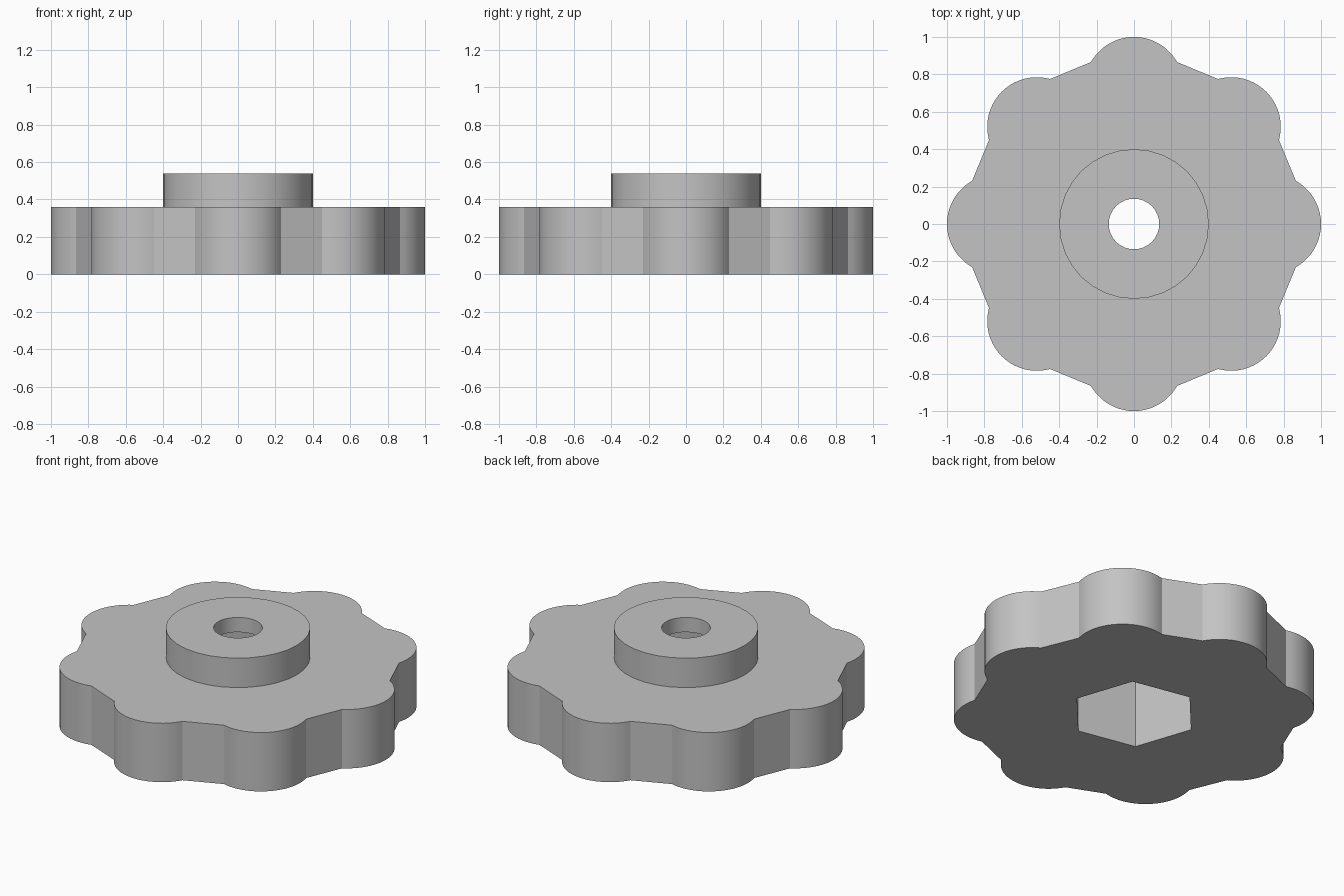
import bpy
import bmesh
from math import sin, cos, pi, sqrt, atan2

cube = bpy.data.objects.get("Cube")
if cube:
    bpy.data.objects.remove(cube, do_unlink=True)

LOBES = 8
LOBE_R = 0.265            # lobe radius
LOBE_C = 1 - LOBE_R       # lobe centre distance
FLAT = 0.888              # distance of the flats between lobes
GRIP_TOP, BOSS_TOP, POCKET_TOP = 0.36, 0.54, 0.45


def circle(radius, count, turn=0.0):
    return [(radius * cos(turn + 2 * pi * i / count),
             radius * sin(turn + 2 * pi * i / count)) for i in range(count)]


def lobed_outline(steps=20):
    """Round lobes joined by the straight sides of an octagon."""
    half = pi / LOBES
    # where a lobe arc meets the neighbouring flat, measured round the lobe centre
    spread = half + 0.0
    gap = FLAT - LOBE_C * cos(half)
    along = sqrt(LOBE_R ** 2 - gap ** 2)
    # pick the crossing nearer the middle of the flat
    x = gap * cos(half) - along * sin(half)
    y = gap * sin(half) + along * cos(half)
    spread = atan2(y, x)
    points = []
    for k in range(LOBES):
        a = 2 * half * k
        for s in range(steps + 1):
            t = a - spread + 2 * spread * s / steps
            points.append((LOBE_C * cos(a) + LOBE_R * cos(t),
                           LOBE_C * sin(a) + LOBE_R * sin(t)))
    return points


outline = lobed_outline()
boss = circle(0.40, 32)
bore = circle(0.135, 32)
socket = circle(0.36, 6, -pi / 16)

# Closed section: bottom, grip wall, shoulder, boss, bore, hex socket
section = [(socket, 0), (outline, 0), (outline, GRIP_TOP), (boss, GRIP_TOP),
           (boss, BOSS_TOP), (bore, BOSS_TOP), (bore, POCKET_TOP), (socket, POCKET_TOP)]

bm = bmesh.new()
rings, edges = [], []
for shape, z in section:
    ring = [bm.verts.new((x, y, z)) for x, y in shape]
    rings.append(ring)
    edges.append([bm.edges.new((ring[i - 1], ring[i])) for i in range(len(ring))])

for i in range(len(rings)):
    j = (i + 1) % len(rings)
    a, b = rings[i], rings[j]
    if section[i][0] is section[j][0]:
        # upright wall
        for n in range(len(a)):
            bm.faces.new((a[n - 1], a[n], b[n], b[n - 1]))
    else:
        # level face between two outlines
        bmesh.ops.triangle_fill(bm, edges=edges[i] + edges[j],
                                use_beauty=True, normal=(0, 0, 1))

bmesh.ops.recalc_face_normals(bm, faces=bm.faces[:])
mesh = bpy.data.meshes.new("clamping_knob")
bm.to_mesh(mesh)
bm.free()
knob = bpy.data.objects.new("clamping_knob", mesh)
bpy.context.collection.objects.link(knob)

# Plain grey
grey = bpy.data.materials.new("grey")
grey.use_nodes = True
colour = (0.55, 0.55, 0.55, 1)
grey.diffuse_color = colour
grey.node_tree.nodes["Principled BSDF"].inputs["Base Color"].default_value = colour
mesh.materials.append(grey)

bpy.ops.object.select_all(action='DESELECT')
knob.select_set(True)
bpy.context.view_layer.objects.active = knob
bpy.ops.object.shade_smooth_by_angle(angle=pi / 6)
